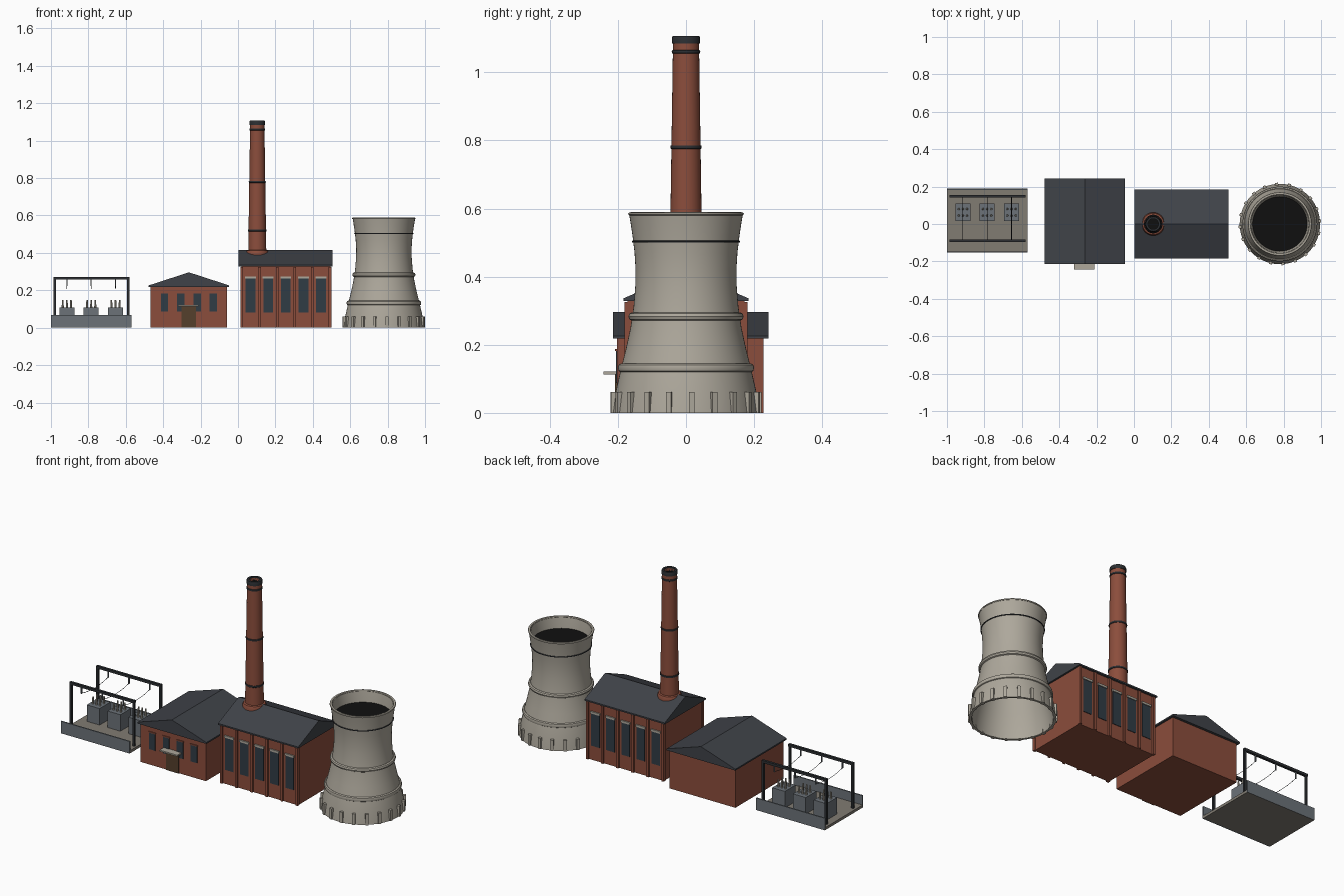
import bpy, bmesh, math
from mathutils import Vector

if "Cube" in bpy.data.objects:
    bpy.data.objects.remove(bpy.data.objects["Cube"])


def mat(name, r, g, b):
    m = bpy.data.materials.new(name)
    m.diffuse_color = (r, g, b, 1)
    m.use_nodes = True
    m.node_tree.nodes["Principled BSDF"].inputs["Base Color"].default_value = m.diffuse_color
    return m


BRICK = mat("brick", 0.26, 0.075, 0.045)
ROOF = mat("slate", 0.05, 0.055, 0.065)
GLASS = mat("glass", 0.03, 0.045, 0.06)
CONC = mat("concrete", 0.42, 0.39, 0.33)
PAD = mat("pad", 0.22, 0.20, 0.17)
STEEL = mat("steel", 0.15, 0.17, 0.19)
DARK = mat("dark_metal", 0.025, 0.028, 0.032)
BLACK = mat("soot", 0.005, 0.005, 0.005)
WOOD = mat("wood", 0.09, 0.05, 0.025)


def finish(name, bm, m, smooth=False):
    bmesh.ops.recalc_face_normals(bm, faces=bm.faces[:])
    me = bpy.data.meshes.new(name)
    bm.to_mesh(me)
    bm.free()
    me.materials.append(m)
    ob = bpy.data.objects.new(name, me)
    bpy.context.collection.objects.link(ob)
    if smooth:
        bpy.context.view_layer.objects.active = ob
        ob.select_set(True)
        bpy.ops.object.shade_smooth_by_angle(angle=math.radians(35))
        ob.select_set(False)
    return ob


def add_box(bm, x0, x1, y0, y1, z0, z1):
    vs = bmesh.ops.create_cube(bm, size=1)["verts"]
    for v in vs:
        v.co = Vector((x1 if v.co.x > 0 else x0, y1 if v.co.y > 0 else y0, z1 if v.co.z > 0 else z0))
    return vs


def boxes(name, m, items):
    bm = bmesh.new()
    for it in items:
        add_box(bm, *it)
    return finish(name, bm, m)


def lathe(name, m, profile, cx, cy=0, n=48, closed=False):
    """Revolve (radius, z) points about a vertical axis."""
    bm = bmesh.new()
    rings = [[bm.verts.new((cx + r * math.cos(2 * math.pi * i / n), cy + r * math.sin(2 * math.pi * i / n), z))
              for i in range(n)] for r, z in profile]
    pairs = list(zip(rings, rings[1:]))
    if closed:
        pairs.append((rings[-1], rings[0]))
    for a, b in pairs:
        for i in range(n):
            j = (i + 1) % n
            bm.faces.new((a[i], a[j], b[j], b[i]))
    return finish(name, bm, m, True)


def disc(name, m, r, cx, z, n=48):
    bm = bmesh.new()
    bmesh.ops.create_circle(bm, cap_ends=True, radius=r, segments=n)
    bmesh.ops.translate(bm, verts=bm.verts[:], vec=(cx, 0, z))
    return finish(name, bm, m)


def ring(name, m, r, h, w, cx, z, n=48):
    """Rounded band around a tower."""
    pts = [(r + w * math.cos(t * math.pi / 4), z + h * math.sin(t * math.pi / 4)) for t in range(8)]
    return lathe(name, m, pts, cx, n=n, closed=True)


def gable_roof(name, x0, x1, y0, y1, z0, z1, along):
    """Solid prism roof with a thin eave edge."""
    bm = bmesh.new()
    e = z0 + 0.008
    if along == "x":
        c = (y0 + y1) / 2
        ends = [[bm.verts.new((x, y, z)) for y, z in ((y0, z0), (y1, z0), (y1, e), (c, z1), (y0, e))] for x in (x0, x1)]
    else:
        c = (x0 + x1) / 2
        ends = [[bm.verts.new((x, y, z)) for x, z in ((x0, z0), (x1, z0), (x1, e), (c, z1), (x0, e))] for y in (y0, y1)]
    for f in ends:
        bm.faces.new(f)
    for i in range(5):
        j = (i + 1) % 5
        bm.faces.new((ends[0][i], ends[0][j], ends[1][j], ends[1][i]))
    return finish(name, bm, ROOF)


# Cooling tower: hollow waisted shell, bands, base ribs
TX = 0.78
outer = [(0.215, 0), (0.207, 0.06), (0.191, 0.13), (0.176, 0.19), (0.163, 0.25), (0.154, 0.31),
         (0.149, 0.37), (0.148, 0.42), (0.151, 0.47), (0.157, 0.52), (0.163, 0.56), (0.167, 0.583)]
lathe("cooling_tower_shell", CONC, outer + [(r - 0.012, z) for r, z in reversed(outer)], TX, n=64, closed=True)
ring("tower_low_band", CONC, 0.191, 0.013, 0.009, TX, 0.132, 64)
ring("tower_mid_band", CONC, 0.159, 0.012, 0.01, TX, 0.283, 64)
ring("tower_upper_band", DARK, 0.156, 0.003, 0.003, TX, 0.503, 64)
ring("tower_rim", CONC, 0.163, 0.005, 0.007, TX, 0.584, 64)
disc("tower_dark_opening", BLACK, 0.147, TX, 0.525, 64)
bm = bmesh.new()
for i in range(20):
    a = 2 * math.pi * (i + 0.25) / 20
    for v in add_box(bm, 0.2, 0.221, -0.008, 0.008, 0, 0.061):
        x, y = v.co.x, v.co.y
        v.co.x = TX + x * math.cos(a) - y * math.sin(a)
        v.co.y = x * math.sin(a) + y * math.cos(a)
finish("tower_base_ribs", bm, CONC)

# Boiler house: walls, roof, pilasters, tall windows front and back
boxes("boiler_house_walls", BRICK, [(0.018, 0.495, -0.172, 0.172, 0, 0.33)])
gable_roof("boiler_house_roof", 0.004, 0.505, -0.184, 0.184, 0.328, 0.415, "x")
win, lint, pil = [], [], []
for s in (-1, 1):
    span = lambda d0, d1: sorted((s * d0, s * d1))
    for i in range(5):
        x = 0.067 + 0.0943 * i
        win.append((x - 0.026, x + 0.026, *span(0.165, 0.175), 0.08, 0.265))
        lint.append((x - 0.029, x + 0.029, *span(0.165, 0.179), 0.263, 0.275))
    for i in range(6):
        x = 0.0205 + 0.0943 * i
        pil.append((x - 0.007, x + 0.007, *span(0.165, 0.181), 0, 0.325))
boxes("boiler_house_windows", GLASS, win)
boxes("boiler_house_lintels", CONC, lint)
boxes("boiler_house_pilasters", BRICK, pil)

# Chimney: tapered hollow stack with collar, bands and cap
SX = 0.103
lathe("chimney", BRICK, [(0.049, 0.36), (0.038, 1.1), (0.028, 1.1), (0.028, 1.04)], SX, n=32)
lathe("chimney_collar", BRICK, [(0.062, 0.37), (0.062, 0.4), (0.057, 0.412), (0.045, 0.416)], SX, n=32)
for i, (z, r) in enumerate(((0.52, 0.046), (0.78, 0.042), (1.06, 0.038))):
    ring("chimney_band_%d" % (i + 1), DARK, r, 0.006, 0.004, SX, z, 32)
lathe("chimney_cap", DARK, [(0.037, 1.085), (0.041, 1.085), (0.041, 1.102), (0.039, 1.107), (0.028, 1.107),
                            (0.028, 1.085)], SX, n=32, closed=True)
disc("chimney_opening", BLACK, 0.03, SX, 1.085, 32)

# Control building: walls, roof, windows, door and canopy
boxes("control_building_walls", BRICK, [(-0.468, -0.058, -0.203, 0.228, 0, 0.222)])
gable_roof("control_building_roof", -0.478, -0.047, -0.215, 0.242, 0.218, 0.296, "y")
win, lint = [], []
for i in range(4):
    x = -0.393 + 0.0873 * i
    win.append((x - 0.02, x + 0.02, -0.206, -0.195, 0.088, 0.183))
    lint.append((x - 0.022, x + 0.022, -0.208, -0.195, 0.182, 0.188))
boxes("control_building_windows", GLASS, win)
boxes("control_building_lintels", BRICK, lint)
boxes("entrance_door", WOOD, [(-0.303, -0.225, -0.208, -0.195, 0, 0.113)])
boxes("entrance_canopy", CONC, [(-0.32, -0.21, -0.242, -0.195, 0.113, 0.121)])

# Switchyard: pad with two kerb walls
boxes("switchyard_pad", PAD, [(-1, -0.57, -0.152, 0.188, 0, 0.015)])
boxes("switchyard_walls", STEEL, [(-1, -0.57, -0.153, -0.146, 0, 0.068), (-1, -0.57, 0.182, 0.189, 0, 0.068)])

# Transformers with cooling fins and bushings
XS = (-0.915, -0.785, -0.655)
boxes("transformer_tanks", STEEL,
      [(x - 0.04, x + 0.04, 0.015, 0.11, 0.012, 0.108) for x in XS])
bm = bmesh.new()
for x in XS:
    for dx in (-0.022, 0, 0.022):
        for y in (0.045, 0.08):
            vs = bmesh.ops.create_cone(bm, cap_ends=True, segments=8, radius1=0.006, radius2=0.004, depth=0.04)["verts"]
            bmesh.ops.translate(bm, verts=vs, vec=(x + dx, y, 0.127))
finish("transformer_bushings", bm, CONC, True)

# Gantries: two portal frames with hanging insulators
FY = (-0.089, 0.149)
parts = []
for y in FY:
    parts += [(x - 0.006, x + 0.006, y - 0.006, y + 0.006, 0.01, 0.27) for x in (-0.98, -0.587)]
    parts.append((-0.986, -0.581, y - 0.007, y + 0.007, 0.258, 0.272))
boxes("gantry_frames", DARK, parts)
boxes("gantry_insulators", STEEL, [(x - 0.003, x + 0.003, y - 0.003, y + 0.003, 0.222, 0.26) for x in XS for y in FY])

# Sagging wires between the gantries
cu = bpy.data.curves.new("overhead_wires", "CURVE")
cu.dimensions = "3D"
cu.bevel_depth = 0.0015
cu.bevel_resolution = 0
for x in XS:
    sp = cu.splines.new("POLY")
    sp.points.add(6)
    for i, p in enumerate(sp.points):
        t = i / 6
        p.co = (x, FY[0] + (FY[1] - FY[0]) * t, 0.224 - 0.06 * t * (1 - t), 1)
cu.materials.append(DARK)
bpy.context.collection.objects.link(bpy.data.objects.new("overhead_wires", cu))
